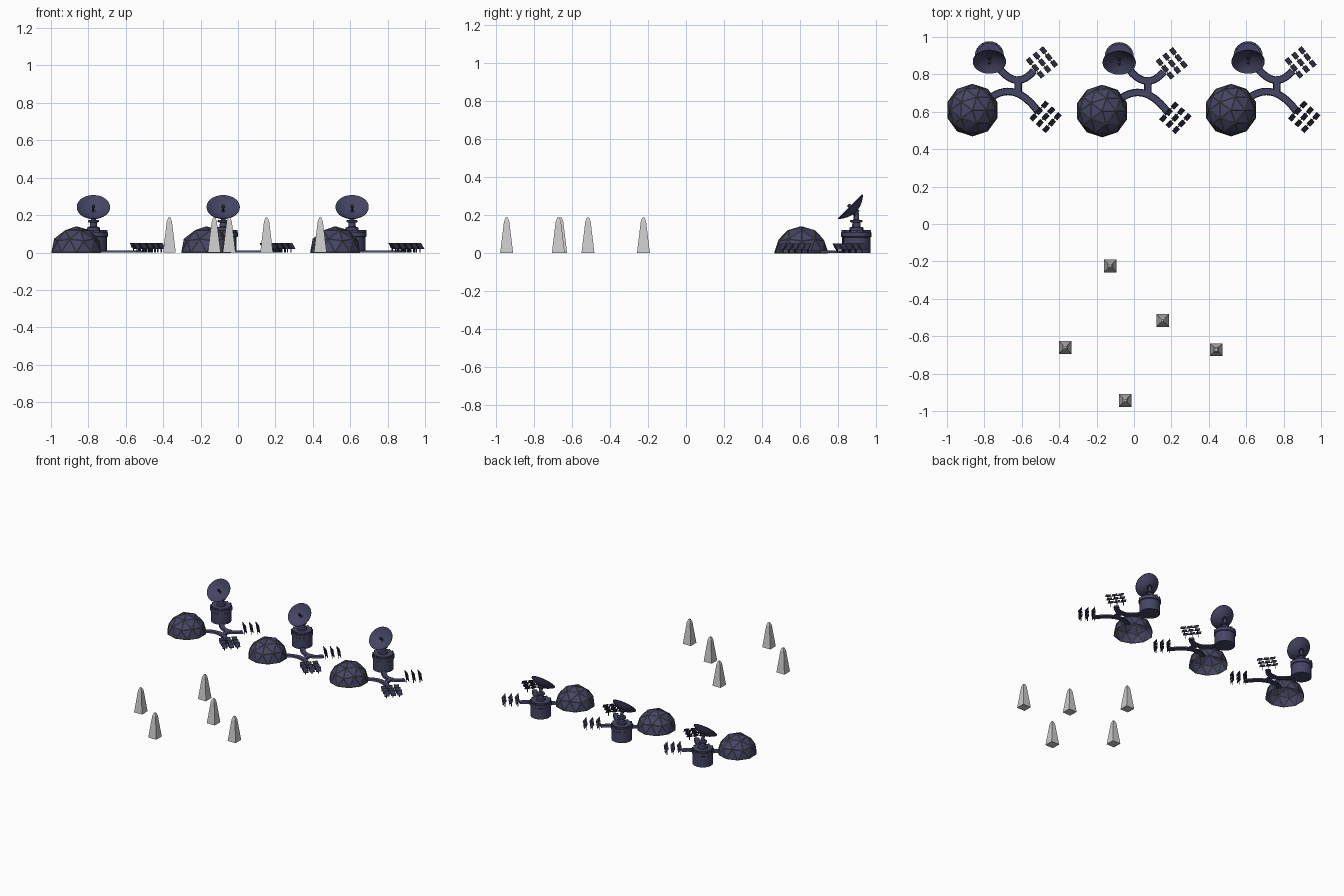
import bpy, bmesh, math
from mathutils import Matrix, Vector

if "Cube" in bpy.data.objects:
    bpy.data.objects.remove(bpy.data.objects["Cube"])

T = Matrix.Translation


def R(deg, axis):
    return Matrix.Rotation(math.radians(deg), 4, axis)


def material(name, rgb):
    m = bpy.data.materials.new(name)
    m.diffuse_color = (*rgb, 1)
    m.use_nodes = True
    m.node_tree.nodes["Principled BSDF"].inputs["Base Color"].default_value = m.diffuse_color
    return m


NAVY = material("navy", (0.06, 0.06, 0.13))
DARK = material("dark_navy", (0.035, 0.035, 0.07))
OLIVE = material("olive", (0.2, 0.2, 0.1))


def finish(name, bm, mat=None, smooth=False, loc=(0, 0, 0)):
    me = bpy.data.meshes.new(name)
    bm.to_mesh(me)
    bm.free()
    ob = bpy.data.objects.new(name, me)
    bpy.context.collection.objects.link(ob)
    ob.location = loc
    if mat:
        me.materials.append(mat)
    if smooth:
        bpy.ops.object.select_all(action='DESELECT')
        bpy.context.view_layer.objects.active = ob
        ob.select_set(True)
        bpy.ops.object.shade_smooth_by_angle(angle=math.radians(35))
    return ob


def lathe(bm, profile, matrix, n=24):
    """Spin an (r, z) profile around local z."""
    vs = [bm.verts.new(matrix @ Vector((r, 0, z))) for r, z in profile]
    es = [bm.edges.new(p) for p in zip(vs, vs[1:])]
    axis = (matrix.to_3x3() @ Vector((0, 0, 1))).normalized()
    bmesh.ops.spin(bm, geom=vs + es, cent=matrix.translation, axis=axis,
                   angle=math.tau, steps=n, use_merge=True)
    bmesh.ops.remove_doubles(bm, verts=bm.verts, dist=1e-5)
    bmesh.ops.recalc_face_normals(bm, faces=bm.faces)


def box(bm, size, matrix):
    bmesh.ops.create_cube(bm, size=1, matrix=matrix @ Matrix.Diagonal((*size, 1)))


def dome(loc):
    # geodesic half sphere with thin struts along its edges
    bm = bmesh.new()
    bmesh.ops.create_icosphere(bm, subdivisions=2, radius=0.139)
    low = [f for f in bm.faces if f.calc_center_median().z < 0]
    bmesh.ops.delete(bm, geom=low, context='FACES')
    struts = bm.copy()
    finish("dome_shell", bm, NAVY, loc=loc)
    ob = finish("dome_struts", struts, OLIVE, loc=loc)
    w = ob.modifiers.new("struts", 'WIREFRAME')
    w.thickness = 0.003
    w.use_boundary = True


def tower(loc):
    # round building with a gallery, pedestal and dish column
    bm = bmesh.new()
    lathe(bm, [(0, 0), (.072, 0), (.072, .082), (.078, .086), (.078, .108),
               (.068, .108), (.068, .12), (0, .12)], Matrix())
    lathe(bm, [(0, .12), (.034, .12), (.034, .134), (.02, .138), (.018, .16),
               (.03, .163), (.03, .172), (.013, .175), (.01, .215), (0, .215)], Matrix(), 16)
    for i in range(12):
        box(bm, (.008, .008, .014), R(i * 30, 'Z') @ T((.072, 0, .114)))
    finish("radio_tower", bm, NAVY, True, loc)
    # dish, tilted up toward the front
    m = T((0, -.007, .219)) @ R(45, 'X')
    bm = bmesh.new()
    bowl = [(.089 * t, .036 * t * t) for t in (0, .2, .4, .6, .8, 1)]
    rear = [(r, z - .004) for r, z in reversed(bowl)]
    lathe(bm, bowl + rear, m, 28)
    finish("dish", bm, NAVY, True, loc)
    # feed horn and hub behind the dish
    bm = bmesh.new()
    lathe(bm, [(0, -.014), (.018, -.014), (.018, .001), (.004, .003), (.004, .03),
               (.01, .034), (.007, .048), (0, .048)], m, 12)
    finish("dish_feed", bm, DARK, True, loc)


def walkway(name, p0, p1, p2, loc):
    # flat curved path along a quadratic curve
    bm = bmesh.new()
    p0, p1, p2 = (Vector((*p, 0)) for p in (p0, p1, p2))
    prev, n = None, 12
    for i in range(n + 1):
        t = i / n
        p = p0 * (1 - t) ** 2 + p1 * 2 * t * (1 - t) + p2 * t * t
        d = ((p1 - p0) * (1 - t) + (p2 - p1) * t).normalized()
        s = Vector((-d.y, d.x, 0)) * .02
        up = Vector((0, 0, .012))
        ring = [bm.verts.new(q) for q in (p - s, p + s, p + s * .8 + up, p - s * .8 + up)]
        if prev:
            for a in range(4):
                b = (a + 1) % 4
                bm.faces.new((prev[a], prev[b], ring[b], ring[a]))
        else:
            bm.faces.new(ring)
        prev = ring
    bm.faces.new(prev[::-1])
    bmesh.ops.recalc_face_normals(bm, faces=bm.faces)
    finish(name, bm, NAVY, loc=loc)


def solar_array(name, centre, angle, loc):
    # three rows of three tilted panels, each row on a rail with feet
    bm = bmesh.new()
    base = T((*centre, 0)) @ R(angle, 'Z')
    for u in (-.046, 0, .046):
        for v in (-.046, 0, .046):
            box(bm, (.039, .036, .003), base @ T((u, v, .034)) @ R(52, 'Y'))
            box(bm, (.005, .005, .03), base @ T((u - .003, v, .015)))
        box(bm, (.004, .125, .004), base @ T((u - .003, 0, .03)))
    finish(name, bm, DARK, loc=loc)


# three identical stations
for dx, dy in ((0, 0), (.694, -.005), (1.383, 0)):
    off = Vector((dx, dy, 0))
    dome(off + Vector((-.864, .609, 0)))
    tower(off + Vector((-.773, .899, 0)))
    walkway("dome_walkway", (-.76, .68), (-.63, .765), (-.51, .597), off)
    walkway("tower_walkway", (-.735, .85), (-.63, .705), (-.535, .82), off)
    walkway("link_walkway", (-.622, .685), (-.617, .735), (-.622, .79), off)
    solar_array("front_solar_array", (-.473, .573), -42, off)
    solar_array("rear_solar_array", (-.492, .864), 39, off)

# five tapered square spikes
for x, y in ((-.127, -.224), (.153, -.516), (-.367, -.66), (.44, -.672), (-.047, -.944)):
    bm = bmesh.new()
    lathe(bm, [(0, 0), (.034 * 2 ** .5, 0), (.014 * 2 ** .5, .165), (.006 * 2 ** .5, .186), (0, .186)],
          R(45, 'Z'), 4)
    finish("spike", bm, loc=(x, y, 0))
